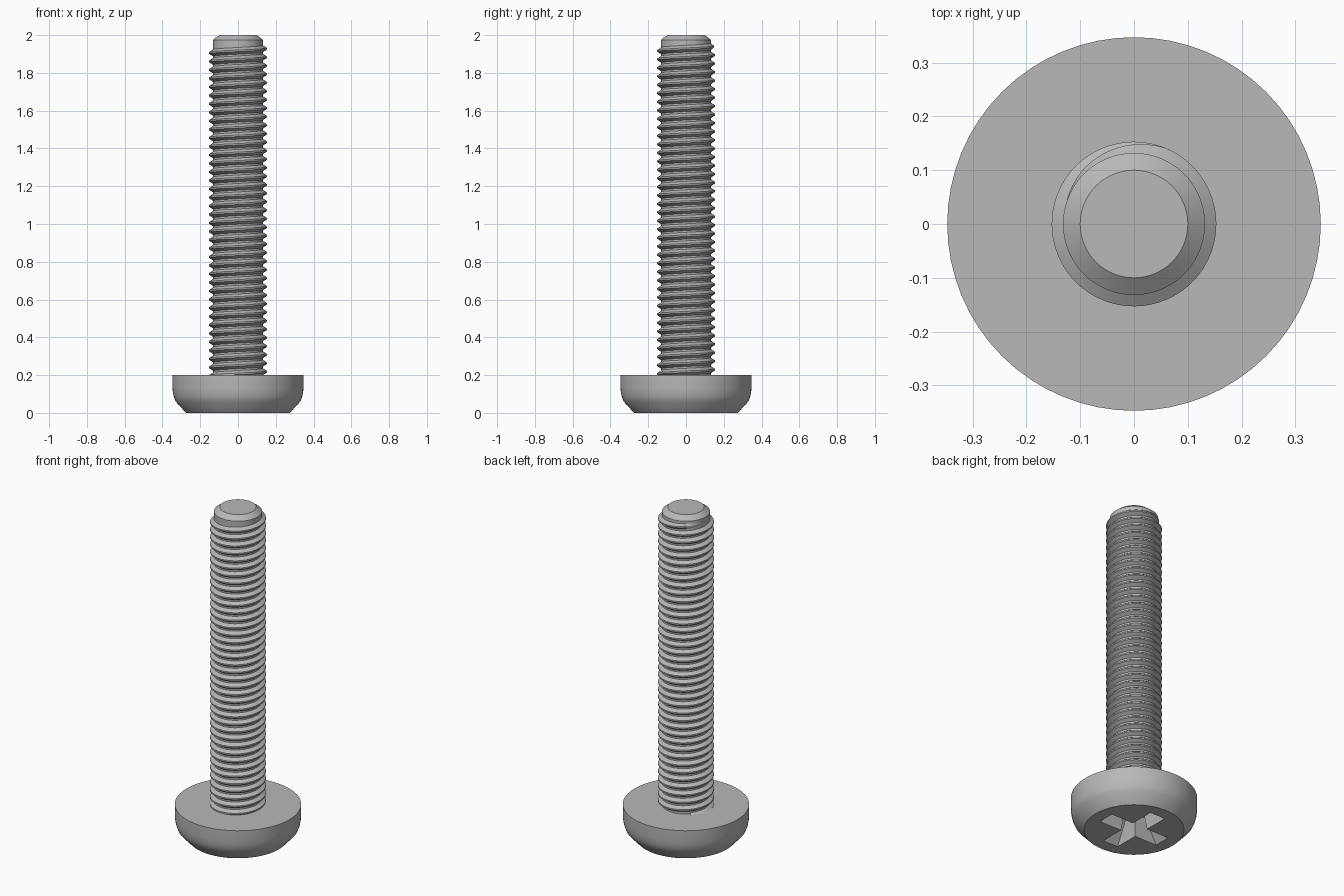
import bpy, bmesh, math

cube = bpy.data.objects.get("Cube")
if cube:
    bpy.data.objects.remove(cube, do_unlink=True)

SIDES = 64
PITCH = 0.045
CORE, CREST = 0.132, 0.153

steel = bpy.data.materials.new("grey steel")
steel.use_nodes = True
colour = (0.48, 0.48, 0.48, 1)
steel.diffuse_color = colour
steel.node_tree.nodes["Principled BSDF"].inputs["Base Color"].default_value = colour


def make_object(name, bm):
    bmesh.ops.recalc_face_normals(bm, faces=bm.faces)
    mesh = bpy.data.meshes.new(name)
    bm.to_mesh(mesh)
    bm.free()
    mesh.materials.append(steel)
    obj = bpy.data.objects.new(name, mesh)
    bpy.context.collection.objects.link(obj)
    return obj


def loft(name, rings):
    """Join closed rings of points and cap both ends."""
    bm = bmesh.new()
    rows = [[bm.verts.new(p) for p in ring] for ring in rings]
    n = len(rows[0])
    for a, b in zip(rows, rows[1:]):
        for i in range(n):
            j = (i + 1) % n
            bm.faces.new((a[i], a[j], b[j], b[i]))
    bm.faces.new(rows[0])
    bm.faces.new(rows[-1])
    return make_object(name, bm)


def circle(r, z):
    return [(r * math.cos(math.tau * i / SIDES), r * math.sin(math.tau * i / SIDES), z)
            for i in range(SIDES)]


def lathe(name, profile):
    return loft(name, [circle(r, z) for r, z in profile])


def cross(length, width, z):
    """Outline of a plus shape with four equal arms."""
    pts = []
    for k in range(4):
        c, s = round(math.cos(k * math.pi / 2)), round(math.sin(k * math.pi / 2))
        for x, y in ((length, -width), (length, width), (width, width)):
            pts.append((x * c - y * s, x * s + y * c, z))
    return pts


# Head with bevelled driving face
head = lathe("head", [(0.275, 0), (0.33, 0.06), (0.34, 0.085), (0.345, 0.11),
                      (0.347, 0.135), (0.347, 0.2)])

# Tapered cross recess
cutter = loft("recess_cutter", [cross(0.208, 0.052, -0.01), cross(0.11, 0.034, 0.13)])
cutter.hide_render = True
cutter.hide_viewport = True
cut = head.modifiers.new("cross recess", 'BOOLEAN')
cut.operation = 'DIFFERENCE'
cut.solver = 'EXACT'
cut.object = cutter

# Shank core with chamfered tip
shank = lathe("shank", [(CORE, 0.195), (CORE, 1.975), (0.1, 2.0)])

# Helical thread, fading into the core at its upper end
start, end = 0.19, 1.95
turns = (end - start) / PITCH
steps = int(turns * SIDES)
end_angle = math.radians(175)
fade = SIDES * 0.3
rings = []
for i in range(steps + 1):
    angle = end_angle - math.tau * (steps - i) / SIDES
    z = end - PITCH * (steps - i) / SIDES
    strength = min(1, (steps - i) / fade)
    inner = CORE - 0.003
    outer = inner + (CREST - inner) * max(strength, 0.1)
    section = ((inner, -0.44), (outer, -0.09), (outer, 0.09), (inner, 0.44))
    rings.append([(r * math.cos(angle), r * math.sin(angle), z + h * PITCH)
                  for r, h in section])
thread = loft("thread", rings)

# Smooth round surfaces, crisp edges
bpy.ops.object.select_all(action='DESELECT')
for obj in (head, shank, thread):
    obj.select_set(True)
bpy.context.view_layer.objects.active = head
bpy.ops.object.shade_smooth_by_angle(angle=math.radians(25))
